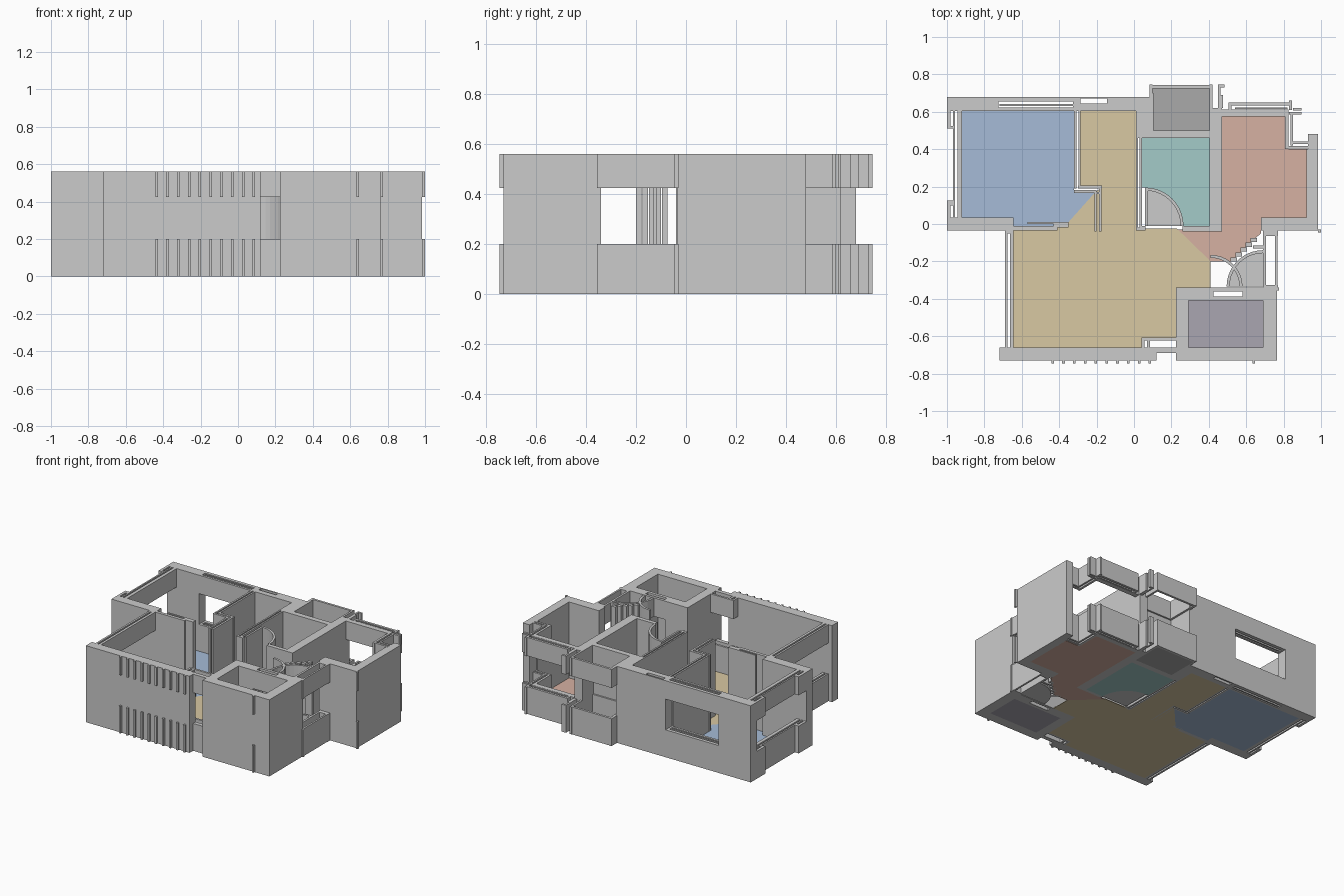
import bpy, bmesh
from math import cos, sin, radians

H = 0.56
FULL = [(0, H)]                      # solid wall
OPEN = [(0, 0.2), (0.425, H)]        # sill and header with an opening between


def make_object(name, bm, color=None):
    bmesh.ops.recalc_face_normals(bm, faces=bm.faces)
    mesh = bpy.data.meshes.new(name)
    bm.to_mesh(mesh)
    bm.free()
    ob = bpy.data.objects.new(name, mesh)
    bpy.context.collection.objects.link(ob)
    if color:
        mat = bpy.data.materials.new(name + "_colour")
        mat.diffuse_color = (*color, 1)
        mesh.materials.append(mat)
    return ob


def prism(bm, pts, z0, z1):
    """Extrude a plan outline from z0 to z1."""
    lo = [bm.verts.new((x, y, z0)) for x, y in pts]
    hi = [bm.verts.new((x, y, z1)) for x, y in pts]
    bm.faces.new(lo)
    bm.faces.new(hi)
    n = len(pts)
    for i in range(n):
        j = (i + 1) % n
        bm.faces.new((lo[i], lo[j], hi[j], hi[i]))


def walls(name, rects, spans=FULL):
    bm = bmesh.new()
    for x0, y0, x1, y1 in rects:
        for z0, z1 in spans:
            prism(bm, [(x0, y0), (x1, y0), (x1, y1), (x0, y1)], z0, z1)
    return make_object(name, bm)


def arc_points(cx, cy, r, a0, a1, n=10):
    angles = [radians(a0 + (a1 - a0) * i / n) for i in range(n + 1)]
    return [(cx + r * cos(a), cy + r * sin(a)) for a in angles]


def arc_wall(name, cx, cy, r, a0, a1, spans):
    bm = bmesh.new()
    outline = arc_points(cx, cy, r, a0, a1) + arc_points(cx, cy, r - 0.016, a1, a0)
    for z0, z1 in spans:
        prism(bm, outline, z0, z1)
    return make_object(name, bm)


def floor(name, pts, color=None):
    bm = bmesh.new()
    prism(bm, pts, 0, 0.004)
    return make_object(name, bm, color)


def rect(x0, y0, x1, y1):
    return [(x0, y0), (x1, y0), (x1, y1), (x0, y1)]


# Back wall with a small shaft, and the long bedroom window
walls("back_wall", [(-1, .605, -.74, .68), (-.31, .605, -.285, .68), (-.285, .605, -.145, .645),
                    (-.285, .67, -.145, .68), (-.145, .605, .01, .68), (.01, .46, .09, .68)])
walls("back_window", [(-.74, .605, -.31, .622), (-.72, .632, -.32, .641),
                      (-.74, .655, -.31, .68), (-.74, .62, -.725, .66), (-.325, .62, -.31, .66)], OPEN)

# Bedroom side window, south wall and sliding door
walls("bedroom_side_window", [(-.968, .035, -.957, .605), (-.945, .035, -.92, .605),
                              (-1, .51, -.98, .605), (-1, .51, -.957, .525),
                              (-1, .10, -.957, .125), (-1, .035, -.98, .125)], OPEN)
walls("bedroom_south_wall", [(-1, -.035, -.645, .035), (-.645, -.035, -.41, -.012),
                             (-.57, 0, -.35, .012), (-.43, -.02, -.35, 0)])

# Partition between bedroom and corridor
walls("bedroom_partition", [(-.32, .19, -.307, .605), (-.298, .2, -.285, .605),
                            (-.32, .167, -.2, .182), (-.3, .19, -.17, .207),
                            (-.212, -.04, -.2, .17), (-.187, -.04, -.173, .2),
                            (-.212, .16, -.173, .172)])

# Living room: side window, front wall, front window and fins
walls("living_side_window", [(-.69, -.66, -.676, -.035), (-.664, -.66, -.645, -.035),
                             (-.69, -.05, -.645, -.035)], OPEN)
walls("front_wall", [(-.72, -.73, .12, -.66)])
walls("front_window", [(.12, -.69, .225, -.66), (.04, -.622, .225, -.607),
                       (.04, -.66, .055, -.607), (.07, -.66, .085, -.622)], OPEN)
fins = [(-.442 + i * .0578, -.745, -.428 + i * .0578, -.73) for i in range(10)]
walls("front_fins", fins + [(.633, -.745, .647, -.73), (.76, -.355, .775, -.34),
                            (.985, -.045, 1.0, -.03)], OPEN)

# Bathroom and its window to the balcony
walls("bath_walls", [(.01, -.035, .021, .46), (.03, -.035, .042, .46), (.021, -.035, .03, -.02),
                     (.042, -.035, .062, -.01), (.26, -.04, .405, -.01), (.04, .46, .405, .488),
                     (.405, -.04, .47, .62), (.06, -.01, .074, .18)])
walls("bath_window_rail", [(.09, .488, .405, .5)], OPEN)
arc_wall("bath_door_swing", .06, -.01, .205, 0, 90, FULL)

# Balcony parapets
walls("balcony_parapet", [(.082, .725, .42, .742), (.082, .68, .1, .745), (.405, .62, .42, .745),
                          (.09, .5, .105, .7), (.45, .62, .463, .745), (.463, .73, .485, .745),
                          (.463, .62, .475, .69)], OPEN)

# Right bedroom: back window, corner window and solid side walls
walls("right_back_window", [(.47, .575, .825, .612), (.505, .633, .845, .65), (.505, .61, .52, .65),
                            (.83, .61, .845, .66), (.54, .615, .82, .622)], OPEN)
walls("corner_window", [(.808, .4, .825, .612), (.838, .42, .85, .6), (.83, .585, .895, .6),
                        (.85, .607, .895, .62), (.808, .403, .93, .418), (.838, .428, .93, .442)], OPEN)
walls("right_side_wall", [(.922, .035, .985, .40), (.93, .40, .985, .48), (.68, -.035, .985, .035)])

# Hall window, stepped corner and door swings
walls("hall_window", [(.69, -.34, .705, -.035), (.755, -.34, .768, -.035),
                      (.69, -.065, .77, -.035), (.69, -.34, .77, -.325)], OPEN)
steps = [(.515 + i * .027, -.2 + i * .026, .55 + i * .027, -.178 + i * .026) for i in range(5)]
walls("stepped_corner", steps + [(.635, -.13, .69, -.115)])
arc_wall("hall_door_swing", .41, -.335, .17, 0, 90, OPEN)
arc_wall("storage_door_swing", .69, -.335, .195, 90, 180, OPEN)

# Storage room
walls("storage_walls", [(.225, -.73, .292, -.34), (.292, -.73, .765, -.66), (.69, -.66, .765, -.34),
                        (.292, -.41, .41, -.34), (.595, -.41, .69, -.34)])
walls("storage_doorway", [(.41, -.36, .595, -.34), (.41, -.41, .595, -.388),
                          (.41, -.39, .425, -.36), (.58, -.39, .595, -.36)], OPEN)

# Coloured floors
floor("bedroom_floor", [(-.92, .605), (-.32, .605), (-.32, .167), (-.21, .167), (-.37, -.012),
                        (-.645, -.012), (-.645, .035), (-.92, .035)], (.38, .5, .68))
floor("living_floor", [(-.285, .605), (.01, .605), (.01, -.025), (.23, -.025), (.41, -.2), (.41, -.34),
                       (.225, -.34), (.225, -.607), (.04, -.607), (.04, -.66), (-.645, -.66),
                       (-.645, -.035), (-.37, -.012), (-.21, .167), (-.17, .2), (-.285, .2)],
      (.69, .58, .36))
floor("bath_floor", [(.042, .46), (.405, .46), (.405, -.01)]
      + arc_points(.06, -.01, .205, 0, 90) + [(.042, .195)], (.37, .6, .58))
floor("right_bedroom_floor", [(.47, .575), (.81, .575), (.81, .4), (.925, .4), (.925, .035), (.68, .035),
                              (.68, -.05), (.63, -.09), (.52, -.2), (.41, -.2), (.23, -.03), (.47, -.03)],
      (.67, .44, .36))
floor("balcony_floor", rect(.095, .5, .405, .727), (.4, .4, .4))
floor("storage_floor", rect(.292, -.66, .69, -.41), (.4, .38, .44))
floor("bath_door_floor", [(.06, -.01)] + arc_points(.06, -.01, .195, 0, 90))
floor("storage_door_floor", [(.69, -.335)] + arc_points(.69, -.335, .185, 90, 180))
